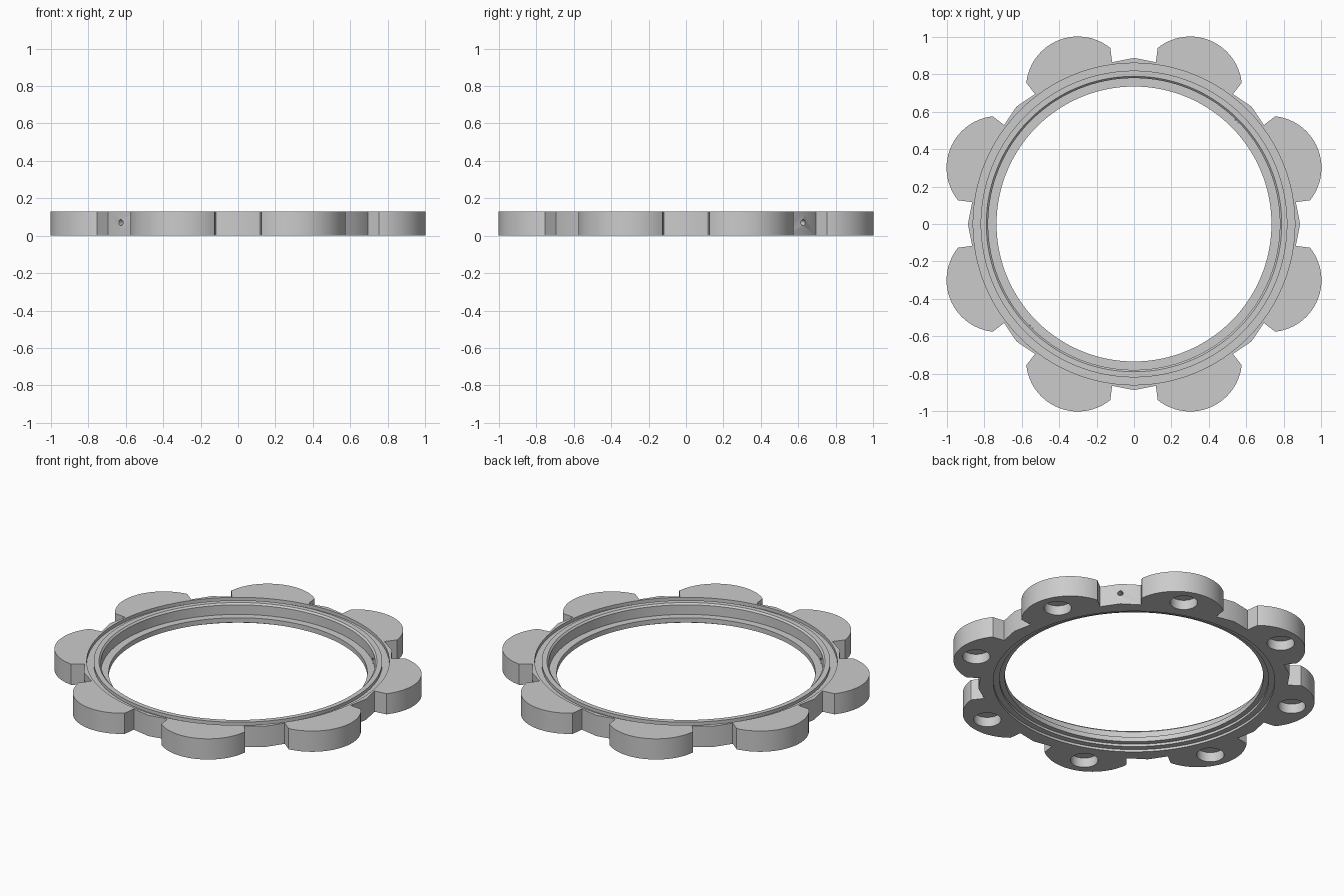
import bpy, bmesh
from math import sin, cos, pi, radians
from mathutils import Matrix

if "Cube" in bpy.data.objects:
    bpy.data.objects.remove(bpy.data.objects["Cube"])

HEIGHT = 0.13
LOBES = 8
SEGMENTS = 128

grey = bpy.data.materials.new("plain grey")
grey.use_nodes = True
colour = (0.6, 0.6, 0.6, 1)
grey.diffuse_color = colour
grey.node_tree.nodes["Principled BSDF"].inputs["Base Color"].default_value = colour


def make_object(name, bm):
    bmesh.ops.recalc_face_normals(bm, faces=bm.faces)
    mesh = bpy.data.meshes.new(name)
    bm.to_mesh(mesh)
    bm.free()
    mesh.materials.append(grey)
    obj = bpy.data.objects.new(name, mesh)
    bpy.context.collection.objects.link(obj)
    return obj


def lathe(name, profile, closed):
    """Revolve (radius, z) points around z; an open profile gets flat caps."""
    bm = bmesh.new()
    rings = []
    for r, z in profile:
        angles = [2 * pi * i / SEGMENTS for i in range(SEGMENTS)]
        rings.append([bm.verts.new((r * cos(a), r * sin(a), z)) for a in angles])
    pairs = list(zip(rings, rings[1:]))
    if closed:
        pairs.append((rings[-1], rings[0]))
    else:
        bm.faces.new(rings[0])
        bm.faces.new(rings[-1])
    for low, high in pairs:
        for i in range(SEGMENTS):
            j = (i + 1) % SEGMENTS
            bm.faces.new((low[i], low[j], high[j], high[i]))
    return make_object(name, bm)


def cylinders(name, radius, depth, matrices):
    bm = bmesh.new()
    for m in matrices:
        bmesh.ops.create_cone(bm, cap_ends=True, segments=32, radius1=radius,
                              radius2=radius, depth=depth, matrix=m)
    return make_object(name, bm)


def cut(target, cutter):
    cutter.hide_render = True
    mod = target.modifiers.new(cutter.name, "BOOLEAN")
    mod.operation = "DIFFERENCE"
    mod.solver = "EXACT"
    mod.object = cutter
    bpy.context.view_layer.objects.active = target
    bpy.ops.object.modifier_apply(modifier=mod.name)
    bpy.data.objects.remove(cutter)


# Outline: rounded lobes with a shallow peak in each gap
def outline():
    half = radians(14.8)
    sweep = radians(61.3)
    steps = 28
    points = []
    for k in range(LOBES):
        mid = 2 * pi * (k + 0.5) / LOBES

        def polar(r, a):
            points.append((r * cos(mid + a), r * sin(mid + a)))

        polar(0.888, -pi / LOBES)
        polar(0.873, -half)
        for i in range(steps + 1):
            a = mid + sweep * (2 * i / steps - 1)
            points.append((0.785 * cos(mid) + 0.277 * cos(a),
                           0.785 * sin(mid) + 0.277 * sin(a)))
        polar(0.873, half)
    return points


bm = bmesh.new()
base = bm.faces.new([bm.verts.new((x, y, 0)) for x, y in outline()])
extruded = bmesh.ops.extrude_face_region(bm, geom=[base], use_keep_orig=True)
top = [v for v in extruded["geom"] if isinstance(v, bmesh.types.BMVert)]
bmesh.ops.translate(bm, verts=top, vec=(0, 0, HEIGHT))
body = make_object("lobed_ring", bm)

# Stepped bore with a thin inner lip
cut(body, lathe("bore_cutter", [
    (0.80, -0.1), (0.80, 0.015), (0.765, 0.015), (0.765, 0.03),
    (0.735, 0.03), (0.735, 0.06), (0.78, 0.06), (0.78, 0.12),
    (0.80, 0.14), (0.80, 0.2)], False))

# Shallow groove round the top
cut(body, lathe("groove_cutter", [
    (0.82, 0.11), (0.86, 0.11), (0.86, 0.2), (0.82, 0.2)], True))

# Round pockets under the lobes
cut(body, cylinders("pocket_cutter", 0.078, 0.12, [
    Matrix.Rotation(2 * pi * (k + 0.5) / LOBES, 4, "Z")
    @ Matrix.Translation((0.94, 0, 0)) for k in range(LOBES)]))

# Two small radial pin holes in opposite gaps
cut(body, cylinders("pin_hole_cutter", 0.016, 0.21, [
    Matrix.Rotation(a, 4, "Z") @ Matrix.Translation((0.88, 0, 0.07))
    @ Matrix.Rotation(pi / 2, 4, "Y") for a in (pi / 4, 5 * pi / 4)]))

bpy.ops.object.select_all(action="DESELECT")
body.select_set(True)
bpy.context.view_layer.objects.active = body
bpy.ops.object.shade_smooth_by_angle(angle=radians(25))
